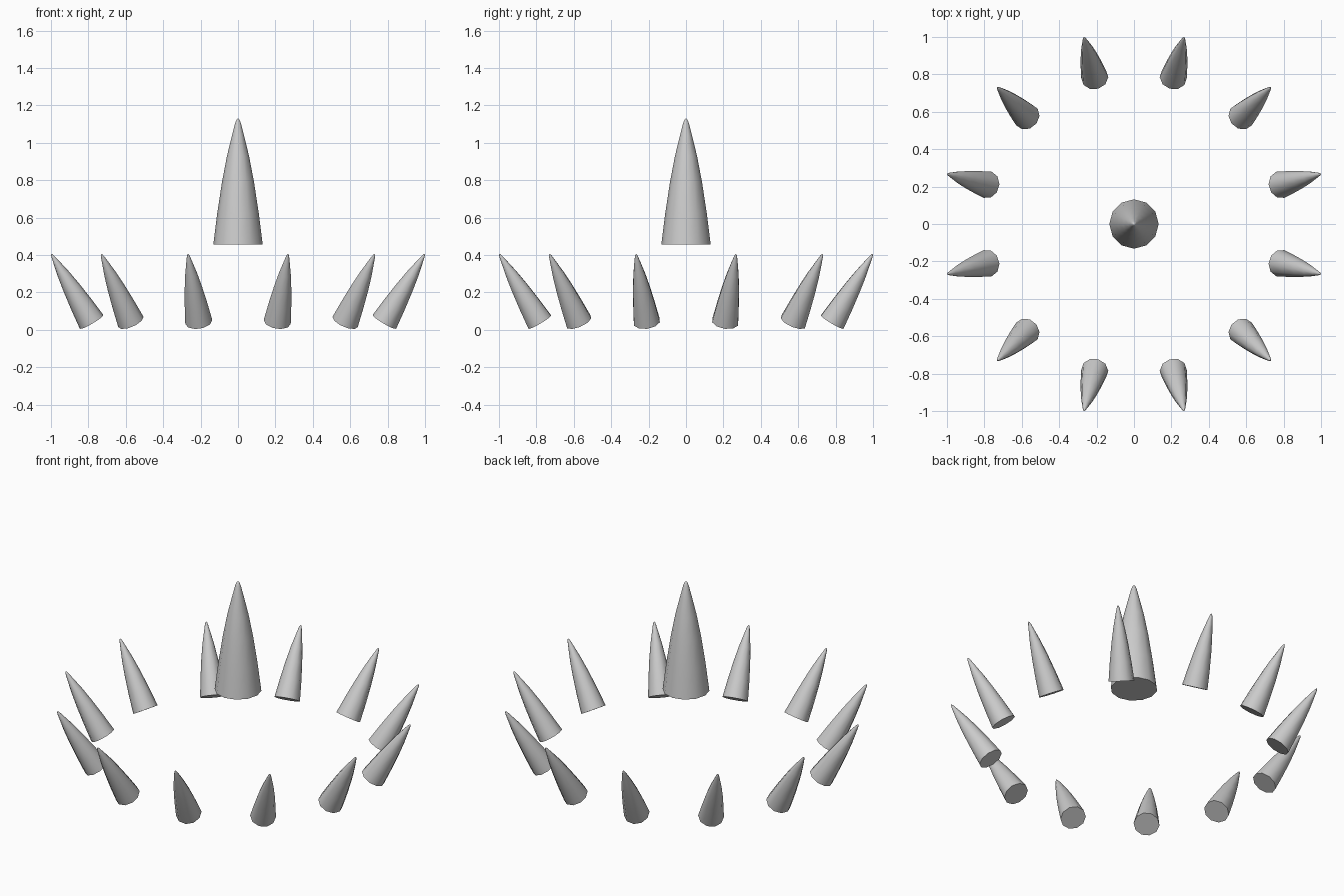
import bpy, bmesh
from math import sin, cos, radians, tau
from mathutils import Vector

if "Cube" in bpy.data.objects:
    bpy.data.objects.remove(bpy.data.objects["Cube"])

# Shared taper: (fraction of length, fraction of base radius)
TAPER = [(0, 1), (0.25, 0.84), (0.5, 0.645), (0.7, 0.45),
         (0.86, 0.25), (0.96, 0.12), (0.99, 0.06)]


def spike(name, base, tip, radius, sides):
    axis = Vector(tip) - Vector(base)
    length = axis.length
    bm = bmesh.new()
    rings = []
    for t, r in TAPER:
        rings.append([bm.verts.new((radius * r * cos(tau * i / sides),
                                    radius * r * sin(tau * i / sides),
                                    length * t)) for i in range(sides)])
    apex = bm.verts.new((0, 0, length))
    bm.faces.new(rings[0][::-1])
    for i in range(sides):
        j = (i + 1) % sides
        for a, b in zip(rings, rings[1:]):
            bm.faces.new((a[i], a[j], b[j], b[i]))
        bm.faces.new((rings[-1][i], rings[-1][j], apex))
    mesh = bpy.data.meshes.new(name)
    bm.to_mesh(mesh)
    bm.free()
    obj = bpy.data.objects.new(name, mesh)
    bpy.context.collection.objects.link(obj)
    obj.location = base
    obj.rotation_mode = 'QUATERNION'
    obj.rotation_quaternion = Vector((0, 0, 1)).rotation_difference(axis)
    bpy.ops.object.select_all(action='DESELECT')
    obj.select_set(True)
    bpy.context.view_layer.objects.active = obj
    bpy.ops.object.shade_smooth_by_angle(angle=radians(50))
    return obj


# Tall upright spike in the middle
spike("centre_spike", (0, 0, 0.455), (0, 0, 1.13), 0.132, 12)

# Ring of twelve spikes leaning outward
for k in range(12):
    a = radians(15 + 30 * k)
    if k % 3 == 0 or k % 3 == 1 or k % 3 == 2:
        spike(f"ring_spike_{k + 1}",
              (0.81 * cos(a), 0.81 * sin(a), 0.042),
              (1.033 * cos(a), 1.033 * sin(a), 0.405), 0.073, 10)
